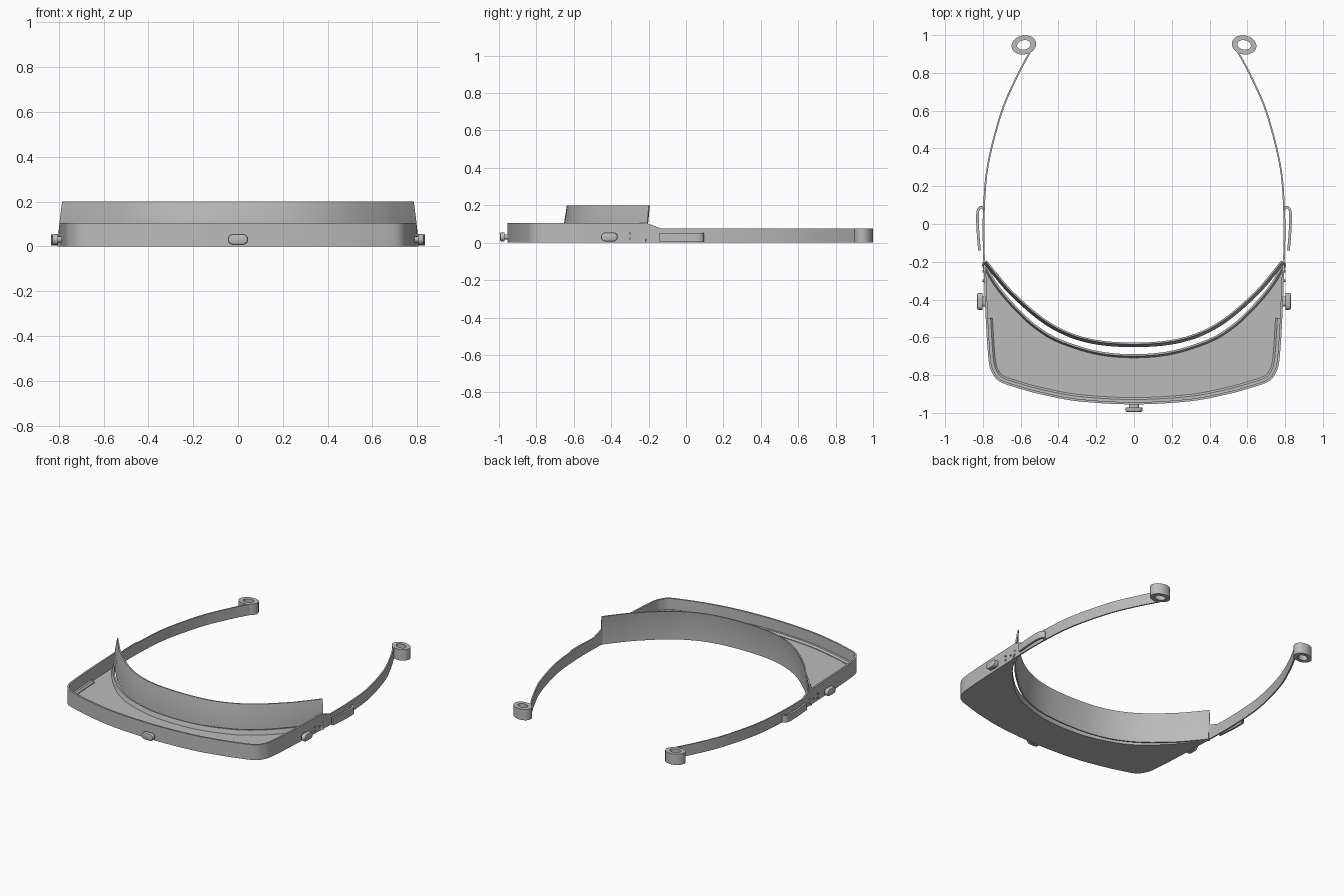
import bpy, bmesh, math
from mathutils import Vector, Matrix

if "Cube" in bpy.data.objects:
    bpy.data.objects.remove(bpy.data.objects["Cube"])

GREY = (0.5, 0.5, 0.5, 1)
mat = bpy.data.materials.new("grey plastic")
mat.use_nodes = True
mat.diffuse_color = GREY
mat.node_tree.nodes["Principled BSDF"].inputs["Base Color"].default_value = GREY


def finish(name, bm):
    bmesh.ops.recalc_face_normals(bm, faces=bm.faces)
    mesh = bpy.data.meshes.new(name)
    bm.to_mesh(mesh)
    bm.free()
    mesh.materials.append(mat)
    obj = bpy.data.objects.new(name, mesh)
    bpy.context.collection.objects.link(obj)
    bpy.ops.object.select_all(action='DESELECT')
    obj.select_set(True)
    bpy.context.view_layer.objects.active = obj
    bpy.ops.object.shade_smooth_by_angle(angle=math.radians(35))
    return obj


def smooth(points, steps=8):
    """Catmull-Rom curve through the points."""
    p = [Vector(q) for q in points]
    p = [2 * p[0] - p[1]] + p + [2 * p[-1] - p[-2]]
    out = []
    for a, b, c, d in zip(p, p[1:], p[2:], p[3:]):
        for i in range(steps):
            t = i / steps
            out.append(0.5 * (2 * b + (c - a) * t + (2 * a - 5 * b + 4 * c - d) * t * t
                              + (3 * b - a - 3 * c + d) * t ** 3))
    return out + [p[-2]]


def mirrored(half):
    """Full left-to-right path from the half that starts on the centre line."""
    return [(-x, y) for x, y in reversed(half[1:])] + half


def skin(name, rings, closed=False):
    """Join equal cross-sections into one solid."""
    bm = bmesh.new()
    rows = [[bm.verts.new(v) for v in ring] for ring in rings]
    n = len(rows[0])
    pairs = list(zip(rows, rows[1:]))
    if closed:
        pairs.append((rows[-1], rows[0]))
    else:
        bm.faces.new(rows[0])
        bm.faces.new(rows[-1])
    for a, b in pairs:
        for i in range(n):
            j = (i + 1) % n
            bm.faces.new((a[i], a[j], b[j], b[i]))
    return finish(name, bm)


def sweep(name, path, section, closed=False):
    """Sweep section(point) -> [(inward offset, z)] along a flat path."""
    rings = []
    last = len(path) - 1
    for i, p in enumerate(path):
        if closed:
            t = path[(i + 1) % len(path)] - path[i - 1]
        else:
            t = path[min(i + 1, last)] - path[max(i - 1, 0)]
        n = Vector((-t.y, t.x)).normalized()
        rings.append([(p.x + n.x * o, p.y + n.y * o, z) for o, z in section(p)])
    return skin(name, rings, closed)


def box(o0, o1, z0, z1):
    return [(o0, z0), (o1, z0), (o1, z1), (o0, z1)]


# Outer visor rim flowing into the two temple arms
visor = [(0, -.955), (.3, -.938), (.5, -.9), (.61, -.87), (.71, -.835),
         (.75, -.79), (.767, -.74), (.776, -.65), (.785, -.5), (.797, -.21)]
arm = [(.8, -.13), (.8, .05), (.78, .3), (.71, .58), (.63, .77), (.553, .915), (.538, .935)]


def rim_section(p):
    top = .105 - .03 * min(max((p.y + .21) / .08, 0), 1)
    return box(0, .012 if p.y < -.2 else .009, 0, top)


sweep("rim_and_arms", smooth(mirrored(visor + arm)), rim_section)

# Ledge inside the rim
sweep("rim_ledge", smooth(mirrored(visor[:-1])),
      lambda p: [(.008, 0), (.036, 0), (.036, .02), (.026, .03), (.008, .03)])

# Visor floor between the rim and the inner arc
inner = [(0, -.695), (.2, -.677), (.4, -.613), (.52, -.54), (.6, -.468),
         (.66, -.405), (.7, -.357), (.735, -.31), (.765, -.26), (.79, -.21)]
outer_curve = smooth(mirrored(visor))
inner_curve = smooth(mirrored(inner))
skin("visor_floor", [[(a.x, a.y, 0), (a.x, a.y, .015), (b.x, b.y, .015), (b.x, b.y, 0)]
                     for a, b in zip(outer_curve, inner_curve)])

# Raised lip along the inner arc
sweep("inner_lip", inner_curve, lambda p: [(-.018, 0), (.006, 0), (.006, .045), (-.004, .045)])

# Tall forehead band, leaning slightly inward
band = [(0, -.652), (.2, -.638), (.36, -.592), (.5, -.512), (.65, -.382), (.74, -.28), (.797, -.208)]
sweep("forehead_band", smooth(mirrored(band)),
      lambda p: [(0, 0), (.009, 0), (.009, .105), (.024, .2), (.015, .2), (0, .105)])


def pill(name, base, direction, half, radius, depth, bevel=0):
    """Upright stadium plate growing from base along a horizontal direction."""
    bm = bmesh.new()
    side = Vector((-direction.y, direction.x, 0))
    ring = []
    for s in (1, -1):
        for i in range(13):
            a = math.pi * (i / 12 - .5)
            u = s * (half - radius + radius * math.cos(a))
            ring.append(bm.verts.new(base + side * u + Vector((0, 0, s * radius * math.sin(a)))))
    bmesh.ops.remove_doubles(bm, verts=ring, dist=1e-5)
    face = bm.faces.new([v for v in ring if v.is_valid])
    cap = bmesh.ops.extrude_face_region(bm, geom=[face])["geom"]
    verts = [g for g in cap if isinstance(g, bmesh.types.BMVert)]
    bmesh.ops.translate(bm, verts=verts, vec=direction * depth)
    if bevel:
        edges = [g for g in cap if isinstance(g, bmesh.types.BMEdge)]
        bmesh.ops.bevel(bm, geom=edges, offset=bevel, segments=2, affect='EDGES', profile=.5)
    return finish(name, bm)


# Shield buttons: a stem and a rounded head
for name, spot, way in (("front", (0, -.953), (0, -1)),
                        ("left", (.785, -.41), (1, 0)), ("right", (-.785, -.41), (-1, 0))):
    d = Vector((*way, 0))
    base = Vector((*spot, .031))
    pill(name + "_button_stem", base, d, .026, .013, .025)
    pill(name + "_button_head", base + d * .018, d, .045, .024, .027 if name != "front" else .024, .008)

curl = [Vector((math.cos(a), math.sin(a))) for a in (math.tau * i / 40 for i in range(40))]
tilt = Matrix.Rotation(math.radians(-12), 2)
hook = [(.795, .078), (.808, .089), (.822, .08), (.828, .055), (.828, 0), (.824, -.07), (.818, -.14)]
for name, s in (("left", 1), ("right", -1)):
    # Rolled end of the arm
    rings = []
    for c in curl:
        o, h = [tilt @ Vector((c.x * rx, c.y * ry)) for rx, ry in ((.066, .05), (.036, .025))]
        rings.append([(s * (.583 + q.x), .948 + q.y, z)
                      for q, z in ((o, 0), (o, .075), (h, .075), (h, 0))])
    skin(name + "_arm_curl", rings, closed=True)
    # Spring clip on the outside of the arm
    sweep(name + "_clip", smooth([(s * x, y) for x, y in hook]),
          lambda p: box(-.007, .007, .005, .053))
    # Small studs in front of the clip
    for k, (y, z) in enumerate(((-.3, .022), (-.3, .05), (-.25, .035), (-.21, .022), (-.21, .05))):
        pill(f"{name}_stud_{k + 1}", Vector((s * .79, y, z)), Vector((s, 0, 0)), .006, .005, .012)
